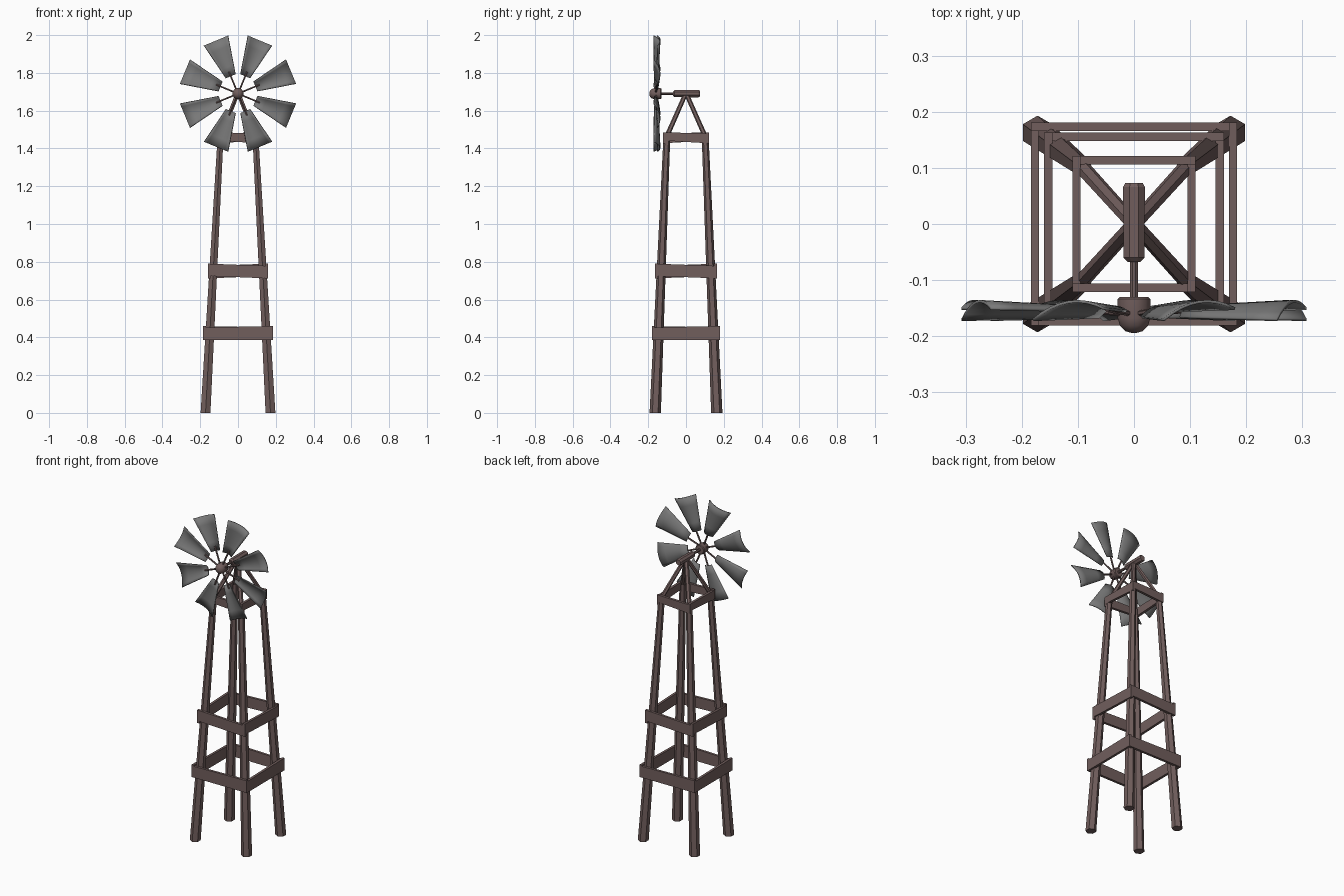
import bpy, bmesh, math
from mathutils import Vector, Matrix

if "Cube" in bpy.data.objects:
    bpy.data.objects.remove(bpy.data.objects["Cube"])

def material(name, rgb):
    m = bpy.data.materials.new(name)
    m.diffuse_color = (*rgb, 1)
    m.use_nodes = True
    m.node_tree.nodes["Principled BSDF"].inputs["Base Color"].default_value = m.diffuse_color
    return m

WOOD = material("brown_wood", (0.165, 0.112, 0.108))
METAL = material("grey_metal", (0.19, 0.19, 0.19))

def finish(name, bm, mat, smooth=None):
    bmesh.ops.recalc_face_normals(bm, faces=bm.faces)
    me = bpy.data.meshes.new(name)
    bm.to_mesh(me)
    bm.free()
    me.materials.append(mat)
    ob = bpy.data.objects.new(name, me)
    bpy.context.collection.objects.link(ob)
    if smooth:
        bpy.ops.object.select_all(action='DESELECT')
        ob.select_set(True)
        bpy.context.view_layer.objects.active = ob
        bpy.ops.object.shade_smooth_by_angle(angle=math.radians(smooth))
    return ob

def loft(bm, rings):
    """Skin closed rings of points and cap both ends."""
    rings = [[bm.verts.new(p) for p in r] for r in rings]
    n = len(rings[0])
    for a, b in zip(rings, rings[1:]):
        for i in range(n):
            bm.faces.new((a[i], a[(i + 1) % n], b[(i + 1) % n], b[i]))
    bm.faces.new(rings[0])
    bm.faces.new(rings[-1])

def post(name, p, q, r0, r1, n=6):
    """Tapered post with horizontal end cuts, corners pointing to +-y."""
    ring = lambda c, r: [Vector(c) + Vector((r * math.sin(math.tau * i / n),
                         r * math.cos(math.tau * i / n), 0)) for i in range(n)]
    bm = bmesh.new()
    loft(bm, [ring(p, r0), ring(q, r1)])
    return finish(name, bm, WOOD)

def turned(name, profile, n, z=1.69, smooth=None):
    """Lathe (radius, y) pairs about the wheel axle."""
    bm = bmesh.new()
    loft(bm, [[(r * math.cos(math.tau * (i + .5) / n), y, z + r * math.sin(math.tau * (i + .5) / n))
               for i in range(n)] for r, y in profile])
    return finish(name, bm, WOOD, smooth)

# Legs and the four braces rising to the apex
for sx, xn in ((-1, "left"), (1, "right")):
    for sy, yn in ((-1, "front"), (1, "back")):
        post(f"{yn}_{xn}_leg", (sx * .172, sy * .163, 0), (sx * .092, sy * .101, 1.47), .03, .018)
        post(f"{yn}_{xn}_brace", (sx * .092, sy * .101, 1.465), (sx * .004, sy * .004, 1.685), .014, .013)

# Plank belts: half x, half y, then z bottom/top at start and end
def plank(name, a, b, out, t, za, zb):
    bm = bmesh.new()
    a, b, out = Vector(a), Vector(b), Vector(out)
    ring = lambda p, z: [(*(p + out * o).xy, zz) for o, zz in
                         ((0, z[0]), (0, z[1]), (-t, z[1]), (-t, z[0]))]
    loft(bm, [ring(a, za), ring(b, zb)])
    finish(name, bm, WOOD)

belts = (("lower", .184, .181, (.385, .452), (.386, .460)),
         ("middle", .160, .163, (.725, .790), (.712, .778)),
         ("top", .110, .121, (1.442, 1.485), (1.427, 1.480)))
for nm, hx, hy, za, zb in belts:
    plank(nm + "_front_plank", (-hx, -hy, 0), (hx, -hy, 0), (0, -1, 0), .015, za, zb)
    plank(nm + "_back_plank", (hx, hy, 0), (-hx, hy, 0), (0, 1, 0), .015, za, zb)
    plank(nm + "_right_plank", (hx, -hy, 0), (hx, hy, 0), (1, 0, 0), .015, za, zb)
    plank(nm + "_left_plank", (-hx, hy, 0), (-hx, -hy, 0), (-1, 0, 0), .015, za, zb)

# Gearbox, axle and domed hub
turned("gearbox", [(.012, -.068), (.020, -.060), (.021, .066), (.017, .073)], 8)
turned("axle", [(.008, -.135), (.008, -.06)], 8)
turned("hub", [(.026, -.130), (.030, -.134), (.030, -.168), (.026, -.181),
               (.016, -.191), (.005, -.194)], 12, smooth=40)

# Wheel: eight cupped, pitched sheet blades on thin spokes
CENTRE = Vector((0, -.16, 1.69))
def blade_point(u, v):
    """u runs inner to outer, v runs -1..1 across the blade."""
    half = .027 + .042 * u
    radius = .10 + .204 * u
    depth = (.55 + .45 * u) * (.022 * (1 - v * v) - .010 * v) - .001
    return Vector((radius, depth, half * v))

for k in range(8):
    turn = Matrix.Translation(CENTRE) @ Matrix.Rotation(-math.radians(22.5 + 45 * k), 4, 'Y')
    bm = bmesh.new()
    nu, nv = 4, 8
    grid = [[bm.verts.new(turn @ blade_point(i / nu, -1 + 2 * j / nv)) for j in range(nv + 1)]
            for i in range(nu + 1)]
    for i in range(nu):
        for j in range(nv):
            bm.faces.new((grid[i][j], grid[i + 1][j], grid[i + 1][j + 1], grid[i][j + 1]))
    ob = finish(f"blade_{k + 1}", bm, METAL, smooth=50)
    mod = ob.modifiers.new("thickness", 'SOLIDIFY')
    mod.thickness = .005
    mod.offset = 0

    bm = bmesh.new()
    loft(bm, [[turn @ Vector((x, .005 * math.cos(math.tau * i / 6) + y, .005 * math.sin(math.tau * i / 6)))
               for i in range(6)] for x, y in ((.015, 0), (.125, .008))])
    finish(f"spoke_{k + 1}", bm, WOOD)
